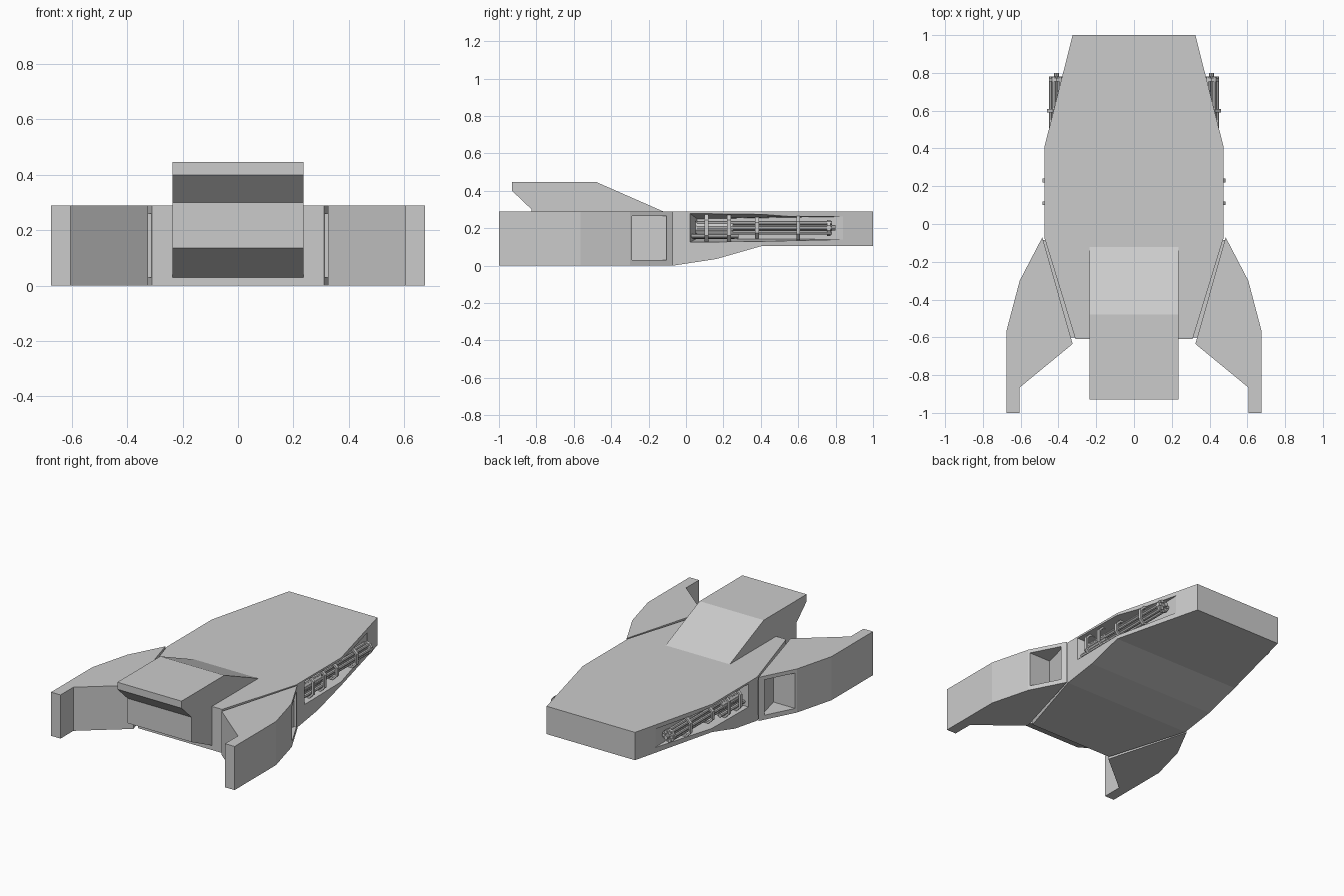
import bpy, bmesh, math
from mathutils import Matrix, Vector

if "Cube" in bpy.data.objects:
    bpy.data.objects.remove(bpy.data.objects["Cube"])


def finish(name, bm, mirror=False):
    bmesh.ops.recalc_face_normals(bm, faces=bm.faces)
    me = bpy.data.meshes.new(name)
    bm.to_mesh(me)
    bm.free()
    ob = bpy.data.objects.new(name, me)
    bpy.context.collection.objects.link(ob)
    if mirror:
        ob.modifiers.new("mirror", 'MIRROR').use_mirror_merge = False
    return ob


def loft(name, rings, mirror=False):
    bm = bmesh.new()
    loops = [[bm.verts.new(p) for p in ring] for ring in rings]
    n = len(loops[0])
    for a, b in zip(loops, loops[1:]):
        for i in range(n):
            bm.faces.new((a[i], a[(i + 1) % n], b[(i + 1) % n], b[i]))
    bm.faces.new(loops[0])
    bm.faces.new(loops[-1])
    return finish(name, bm, mirror)


def prism(name, pts, axis, lo, hi, mirror=False):
    def place(p, d):
        c = list(p)
        c.insert(axis, d)
        return c
    return loft(name, [[place(p, d) for p in pts] for d in (lo, hi)], mirror)


def cut(target, cutter):
    cutter.hide_render = True
    cutter.hide_viewport = True
    mod = target.modifiers.new("cut", 'BOOLEAN')
    mod.operation = 'DIFFERENCE'
    mod.solver = 'EXACT'
    mod.object = cutter
    # keep the cut ahead of any mirror
    target.modifiers.move(len(target.modifiers) - 1, 0)


# hull: rectangular sections (y, half width, bottom z)
TOP = 0.29
stations = [(-0.61, 0.31, 0), (-0.07, 0.475, 0), (0.16, 0.475, 0.035),
            (0.405, 0.475, 0.105), (1.0, 0.325, 0.105)]
hull = loft("hull", [[(-w, y, z), (w, y, z), (w, y, TOP), (-w, y, TOP)]
                     for y, w, z in stations])

# gun bays with sloping walls, cut into each side of the hull
for s, side in ((1, "right"), (-1, "left")):
    outer = [(0.02, 0.125), (0.86, 0.135), (0.86, 0.27), (0.02, 0.28)]
    inner = [(0.06, 0.145), (0.84, 0.14), (0.84, 0.262), (0.06, 0.25)]
    bay = loft(side + "_bay_cutter", [[(s * 0.48, y, z) for y, z in outer],
                                      [(s * 0.362, y, z) for y, z in inner]])
    cut(hull, bay)

# cockpit block, undercut at the nose
prism("cockpit", [(-0.12, 0.289), (-0.48, 0.447), (-0.93, 0.447), (-0.93, 0.40),
                  (-0.825, 0.30), (-0.825, 0.135), (-0.61, 0.03), (-0.55, 0.03),
                  (-0.55, 0.20)], 0, -0.236, 0.236)

# side wings with a recessed intake
wing = prism("wing", [(0.485, -0.07), (0.605, -0.30), (0.675, -0.565), (0.675, -1.0),
                      (0.605, -1.0), (0.605, -0.865), (0.325, -0.635)], 2, 0, TOP, True)
intake = prism("intake_cutter", [(0.7, -0.105), (0.7, -0.29), (0.44, -0.29),
                                 (0.487, -0.105)], 2, 0.03, 0.265)
cut(wing, intake)

# joint slab filling the gap between hull and wing
prism("wing_joint", [(0.465, -0.085), (0.483, -0.085), (0.335, -0.60), (0.31, -0.60)],
      2, 0.03, 0.26, True)


# rotary guns
def rods(name, specs, sides):
    bm = bmesh.new()
    for x, z, r, y0, y1 in specs:
        m = Matrix.Translation(Vector((x, (y0 + y1) / 2, z))) @ Matrix.Rotation(math.pi / 2, 4, 'X')
        bmesh.ops.create_cone(bm, cap_ends=True, segments=sides, radius1=r, radius2=r,
                              depth=y1 - y0, matrix=m)
    return finish(name, bm, True)


GX, GZ = 0.41, 0.202
ring = [(GX + 0.029 * math.cos(k * math.pi / 3), GZ + 0.029 * math.sin(k * math.pi / 3))
        for k in range(6)]
rods("gun_barrels", [(x, z, 0.011, 0.06, 0.78) for x, z in ring], 8)
rods("gun_core", [(GX, GZ, 0.014, 0.05, 0.80), (GX, GZ, 0.036, 0.05, 0.25),
                  (GX, GZ, 0.043, 0.755, 0.772)], 10)
rods("ammo_feed", [(0.445, 0.158, 0.012, 0.02, 0.28), (0.42, 0.152, 0.010, 0.03, 0.26)], 8)

# clamps holding the gun to the bay wall
for i, (y, xo, z0, z1) in enumerate([(0.11, 0.484, 0.13, 0.275), (0.23, 0.484, 0.13, 0.275),
                                     (0.38, 0.468, 0.145, 0.26), (0.60, 0.46, 0.138, 0.266)]):
    t, c = 0.012, 0.03
    prism("gun_clamp_%d" % (i + 1),
          [(0.35, z0), (xo - c, z0), (xo, z0 + c), (xo, z1 - c), (xo - c, z1), (0.35, z1),
           (0.35, z1 - t), (xo - c - t / 2, z1 - t), (xo - t, z1 - c - t / 2),
           (xo - t, z0 + c + t / 2), (xo - c - t / 2, z0 + t), (0.35, z0 + t)],
          1, y - 0.01, y + 0.01, True)
